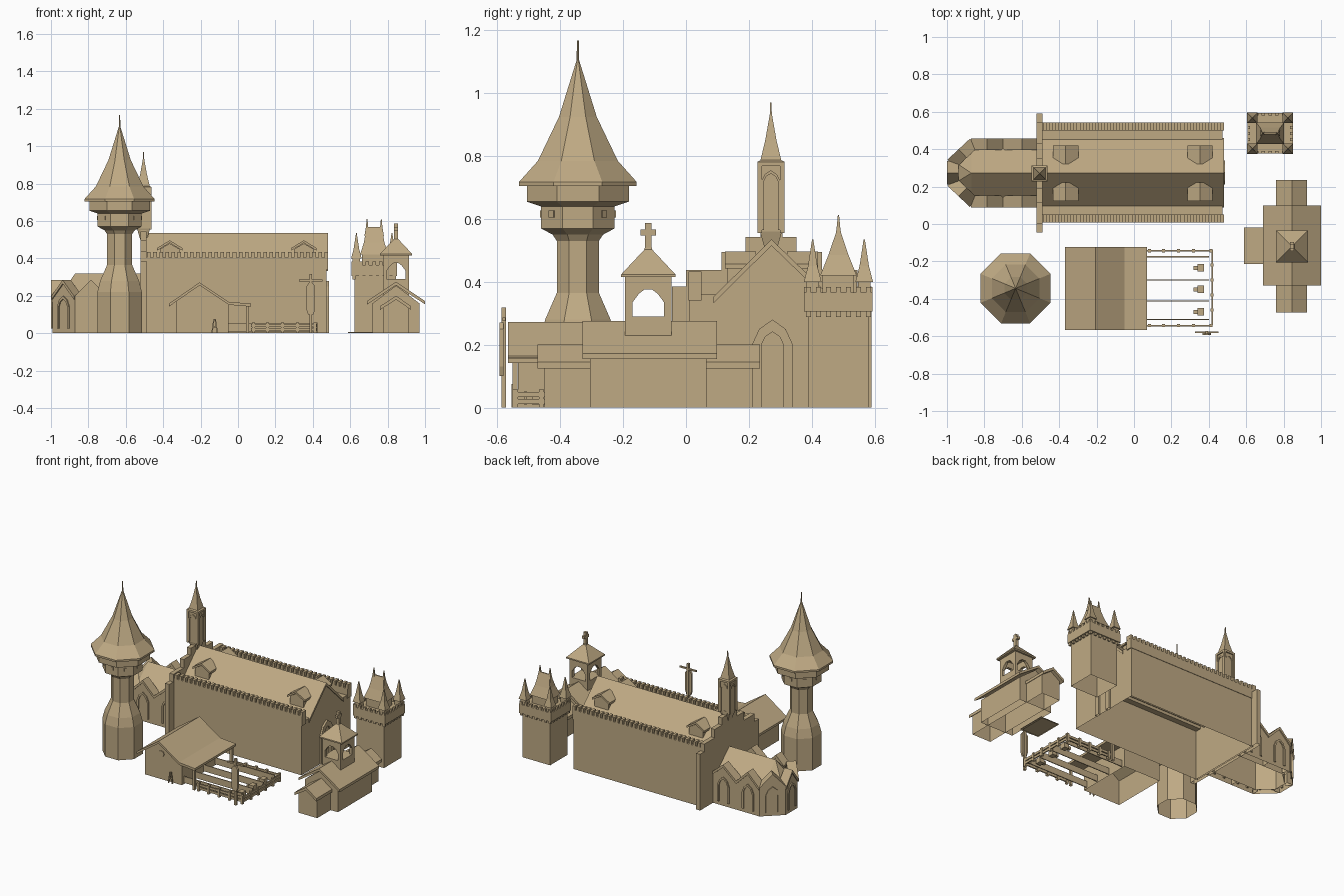
import bpy, bmesh
from math import pi, cos, sin
from mathutils import Vector as V

if "Cube" in bpy.data.objects:
    bpy.data.objects.remove(bpy.data.objects["Cube"])

mat = bpy.data.materials.new("sandstone")
mat.diffuse_color = (0.52, 0.40, 0.23, 1)
mat.use_nodes = True
mat.node_tree.nodes["Principled BSDF"].inputs["Base Color"].default_value = mat.diffuse_color
AX = {'x': lambda a, b, t: V((t, a, b)), 'y': lambda a, b, t: V((a, t, b)),
      'z': lambda a, b, t: V((a, b, t))}


class Part:
    def __init__(self, name):
        self.name, self.bm = name, bmesh.new()

    def prism(self, pts, t0, t1, f):
        """Extrude a 2D outline from t0 to t1 along an axis or mapping."""
        f = AX.get(f, f)
        lo = [self.bm.verts.new(f(a, b, t0)) for a, b in pts]
        hi = [self.bm.verts.new(f(a, b, t1)) for a, b in pts]
        self.bm.faces.new(lo)
        self.bm.faces.new(hi[::-1])
        for i in range(len(pts)):
            j = (i + 1) % len(pts)
            self.bm.faces.new((lo[i], hi[i], hi[j], lo[j]))

    def box(self, x0, x1, y0, y1, z0, z1):
        self.prism([(x0, y0), (x1, y0), (x1, y1), (x0, y1)], z0, z1, 'z')

    def hull(self, pts):
        vs = [self.bm.verts.new(p) for p in pts]
        bmesh.ops.convex_hull(self.bm, input=vs)

    def rings(self, cx, cy, prof, n=8):
        """Stack n-sided rings; prof = (half width across flats, z)."""
        rs = []
        for r, z in prof:
            R = r / cos(pi / n)
            rs.append([self.bm.verts.new((cx + R * cos(2 * pi * (k + .5) / n),
                                          cy + R * sin(2 * pi * (k + .5) / n), z)) for k in range(n)])
        for a, b in zip(rs, rs[1:]):
            for k in range(n):
                m = (k + 1) % n
                self.bm.faces.new((a[k], a[m], b[m], b[k]))
        self.bm.faces.new(rs[0][::-1])
        self.bm.faces.new(rs[-1])

    def done(self):
        bmesh.ops.recalc_face_normals(self.bm, faces=self.bm.faces)
        # The buildings are shells, open at the ground
        floor = [f for f in self.bm.faces if all(abs(v.co.z) < 1e-5 for v in f.verts)]
        bmesh.ops.delete(self.bm, geom=floor, context='FACES_ONLY')
        me = bpy.data.meshes.new(self.name)
        self.bm.to_mesh(me)
        self.bm.free()
        me.materials.append(mat)
        bpy.context.collection.objects.link(bpy.data.objects.new(self.name, me))


def slab(line, t):
    return line + [(a, b - t) for a, b in line[::-1]]


def arch(c, w, z0, zs, zt):
    m = zs + .62 * (zt - zs)
    return [(c - w, z0), (c - w, zs), (c - .65 * w, m), (c, zt), (c + .65 * w, m), (c + w, zs), (c + w, z0)]


def arch_frame(c, w, z0, zs, zt, t):
    return arch(c, w, z0, zs, zt) + arch(c, w - t, z0, zs, zt - 1.3 * t)[::-1]


# Great hall: walls, crenellated parapets, roof, door
p = Part("hall_walls")
p.prism([(.01, 0), (.01, .36), (.1, .36), (.272, .525), (.445, .36), (.54, .36), (.54, 0)], -.5, .474, 'x')
for y in (.008, .501):
    p.box(-.5, .48, y, y + .042, .34, .406)
    for i in range(30):
        x = -.486 + i * .0327
        p.box(x, x + .019, y, y + .042, .406, .433)
p.done()
p = Part("hall_roof")
p.prism(slab([(.088, .353), (.272, .535), (.46, .353)], .02), -.5, .48, 'x')
p.done()
p = Part("hall_door_frame")
p.prism(arch_frame(.275, .065, 0, .2, .28, .03), .47, .487, 'x')
p.done()

# Dormers, mirrored over the ridge
p = Part("dormers")
for x in (-.365, .352):
    for s in (-1, 1):
        Y = lambda d: .272 + s * d
        w = .052
        p.hull([(x - w, Y(.14), .38), (x + w, Y(.14), .38), (x - w, Y(.14), .45), (x + w, Y(.14), .45),
                (x, Y(.14), .48), (x - w, Y(.08), .44), (x + w, Y(.08), .44), (x, Y(.05), .475)])
        p.prism([(x - .067, .456), (x, .497), (x + .067, .456), (x + .067, .442), (x, .483), (x - .067, .442)],
                Y(.148), Y(.05), 'y')
p.done()

# Stepped gable and bell spire
p = Part("stepped_gable")
steps = [(.59, .385), (.545, .437), (.432, .495), (.352, .543), (.307, .57)]
left = [(-.045, .385), (0, .437), (.113, .495), (.19, .543), (.237, .57)]
outline, z = [], 0
for y, h in left:
    outline += [(y, z), (y, h)]
    z = h
for (y, h), low in zip(steps[::-1], [h for y, h in steps[::-1]][1:] + [0]):
    outline += [(y, h), (y, low)]
p.prism(outline, -.52, -.49, 'x')
p.done()
p = Part("gable_spire")
p.rings(-.505, .27, [(.018, .5), (.035, .56), (.035, .77)], 4)
for s in (-1, 1):
    for t in (-1, 1):
        p.rings(-.505 + s * .036, .27 + t * .036, [(.007, .555), (.007, .77)], 4)
p.prism(arch_frame(.27, .03, .565, .72, .755, .008), -.546, -.464, 'x')
p.prism(arch_frame(-.505, .03, .565, .72, .755, .008), .229, .311, 'y')
p.rings(-.505, .27, [(.043, .768), (.043, .782), (.033, .787), (.018, .85), (.003, .935), (.002, .97)], 4)
p.done()

# Choir with a ring of gabled bays and pointed windows
ring = [(-.5, .097), (-.7, .097), (-.872, .097), (-.992, .21), (-.992, .338), (-.872, .45), (-.7, .45), (-.5, .45)]
p = Part("choir_body")
p.prism(ring, 0, .2, 'z')
p.hull([(-.5, .14, .2), (-.5, .405, .2), (-.5, .272, .32), (-.87, .272, .32), (-.87, .14, .2),
        (-.87, .405, .2), (-.955, .22, .2), (-.955, .33, .2)])
p.done()
bays, wins = Part("choir_gables"), Part("choir_windows")
for a, b in zip(ring, ring[1:]):
    a, b = V((*a, 0)), V((*b, 0))
    L, u = (b - a).length, (b - a).normalized()
    n = V((u.y, -u.x, 0))
    if n.dot((a + b) / 2 - V((-.72, .272, 0))) > 0:
        n = -n
    f = lambda s, z, t: a + u * s + n * t + V((0, 0, z))
    bays.prism([(0, 0), (L, 0), (L, .185), (L / 2, .265), (0, .185)], 0, .05, f)
    bays.prism(slab([(0, .2), (L / 2, .285), (L, .2)], .02), -.008, .055, f)
    wins.prism(arch_frame(L / 2, .044, .025, .14, .2, .012), -.007, .01, f)
bays.done()
wins.done()

# Octagonal tower
tx, ty = -.633, -.344
p = Part("octagon_tower")
p.rings(tx, ty, [(.119, 0), (.119, .22), (.104, .28), (.067, .365), (.067, .53), (.08, .55), (.117, .57),
                 (.117, .64), (.162, .655), (.162, .705)])
for k in range(8):
    d = V((cos(k * pi / 4), sin(k * pi / 4), 0))
    e = V((-d.y, d.x, 0))
    p.prism([(-.011, .605), (.011, .605), (.011, .627), (-.011, .627)], .11, .121,
            lambda s, z, t: V((tx, ty, z)) + e * s + d * t)
p.done()
p = Part("octagon_tower_roof")
p.rings(tx, ty, [(.187, .705), (.187, .718), (.127, .785), (.06, .925), (.004, 1.105), (.003, 1.168)])
p.done()

# Barn with an open lean-to on posts
p = Part("barn_walls")
p.prism([(-.33, 0), (-.05, 0), (-.05, .155), (-.205, .26), (-.33, .17)], -.535, -.15, 'y')
p.done()
p = Part("barn_roof")
p.prism(slab([(-.37, .158), (-.205, .272), (-.05, .168), (.07, .158)], .016), -.567, -.122, 'y')
p.done()
p = Part("lean_to_posts")
for y in (-.552, -.15):
    p.box(.042, .058, y, y + .016, 0, .148)
p.done()
p = Part("barn_round_window")
p.prism([(-.205 + .022 * cos(k * pi / 4), .175 + .022 * sin(k * pi / 4)) for k in range(8)], -.541, -.53, 'y')
p.done()
p = Part("leaning_ladder")
for s in (-1, 1):
    p.prism([(-.125 + s * .018, 0), (-.125 + s * .011, 0), (-.125, .075), (-.125 + s * .007, .075)], -.555, -.547, 'y')
p.box(-.137, -.113, -.555, -.547, .03, .037)
p.done()

# Animal pen
p = Part("pen_fence")
for y in (-.543, -.143):
    for x in (.075, .15, .23, .31, .405):
        p.box(x, x + .016, y - .009, y + .009, 0, .058)
    for z in (.012, .034):
        p.box(.07, .42, y - .004, y + .004, z, z + .016)
for y in (-.46, -.38, -.3, -.22):
    p.box(.41, .426, y - .008, y + .008, 0, .058)
for z in (.012, .034):
    p.box(.415, .423, -.54, -.14, z, z + .016)
p.done()
p = Part("pen_stalls")
for y in (-.51, -.412, -.3, -.175):
    p.box(-.05, .4, y - .003, y + .003, .008, .052)
p.done()
p = Part("pen_troughs")
for y in (-.235, -.35, -.47):
    p.box(.34, .375, y - .02, y + .02, .01, .045)
    p.box(.318, .34, y - .01, y + .01, .015, .035)
p.done()

# Wayside cross
p = Part("wayside_cross")
p.box(.382, .396, -.587, -.573, 0, .318)
p.box(.326, .452, -.584, -.574, .276, .286)
p.hull([(x, y, z) for y in (-.594, -.58) for x, z in ((.375, .1), (.403, .1), (.365, .13), (.413, .13),
                                                     (.365, .25), (.413, .25), (.38, .27), (.398, .27))])
p.done()

# Chapel: crossing nave, lower end wings, bell turret
cx, cy = .845, -.12
p = Part("chapel_walls")
p.prism([(.72, 0), (.97, 0), (.97, .16), (cx, .255), (.72, .16)], -.305, .065, 'y')
p.prism([(.775, 0), (.915, 0), (.915, .135), (cx, .185), (.775, .135)], -.45, .213, 'y')
p.done()
p = Part("chapel_roofs")
p.prism(slab([(.69, .172), (cx, .275), (1.0, .172)], .018), -.33, .098, 'y')
p.prism(slab([(.76, .145), (cx, .2), (.925, .145)], .02), -.473, .236, 'y')
p.done()
p = Part("chapel_step")
p.box(.588, .73, -.215, -.018, 0, .006)
p.done()
p = Part("chapel_bell_turret")
p.box(cx - .068, cx + .068, cy - .074, cy + .074, .2, .29)
for ax, c, o, w in (('y', cx, cy, .068), ('x', cy, cx, .074)):
    d = .142 - w
    U = [(c - w, .29), (c - w, .42), (c + w, .42), (c + w, .29), (c + .05, .29), (c + .05, .335), (c + .03, .362),
         (c + .013, .375), (c - .013, .375), (c - .03, .362), (c - .05, .335), (c - .05, .29)]
    for s in (-1, 1):
        p.prism(U, o + s * d, o + s * (d - .018), ax)
p.done()
p = Part("chapel_turret_roof")
p.rings(cx, cy, [(.086, .415), (.086, .424), (.012, .503), (.011, .51)], 4)
p.box(cx - .01, cx + .01, cy - .01, cy + .01, .5, .587)
p.box(cx - .01, cx + .01, cy - .025, cy + .025, .548, .566)
p.done()

# Square keep with corner turrets
kx, ky = .728, .485
X, Y = .122, .109
p = Part("keep_walls")
p.box(kx - .105, kx + .105, ky - .095, ky + .095, 0, .31)
p.box(kx - X, kx + X, ky - Y, ky + Y, .305, .366)
for s in (-1, 1):
    for i in range(7):
        x, y = kx - .108 + i * .036, ky - .096 + i * .032
        p.box(x - .009, x + .009, ky + s * (Y - .006), ky + s * .09, .288, .306)
        p.box(kx + s * (X - .006), kx + s * .1, y - .008, y + .008, .288, .306)
        p.box(x - .009, x + .009, ky + s * Y, ky + s * (Y - .015), .366, .384)
        p.box(kx + s * X, kx + s * (X - .015), y - .008, y + .008, .366, .384)
p.box(kx - .065, kx + .065, ky - .05, ky + .05, .36, .43)
p.done()
p = Part("keep_corner_turrets")
for s in (-1, 1):
    for t in (-1, 1):
        p.rings(kx + s * .095, ky + t * .082, [(.02, .36), (.02, .4), (.028, .4), (.015, .45), (.002, .535)], 4)
p.done()
p = Part("keep_roof")
for a, b, z0, c, d, z1 in ((.075, .058, .42, .055, .032, .485), (.055, .032, .485, .04, .004, .568)):
    p.hull([(kx + s * q, ky + t * r, z) for s in (-1, 1) for t in (-1, 1) for q, r, z in ((a, b, z0), (c, d, z1))])
for s in (-1, 1):
    p.rings(kx + s * .038, ky, [(.014, .52), (.006, .57), (.002, .612)], 4)
p.done()
